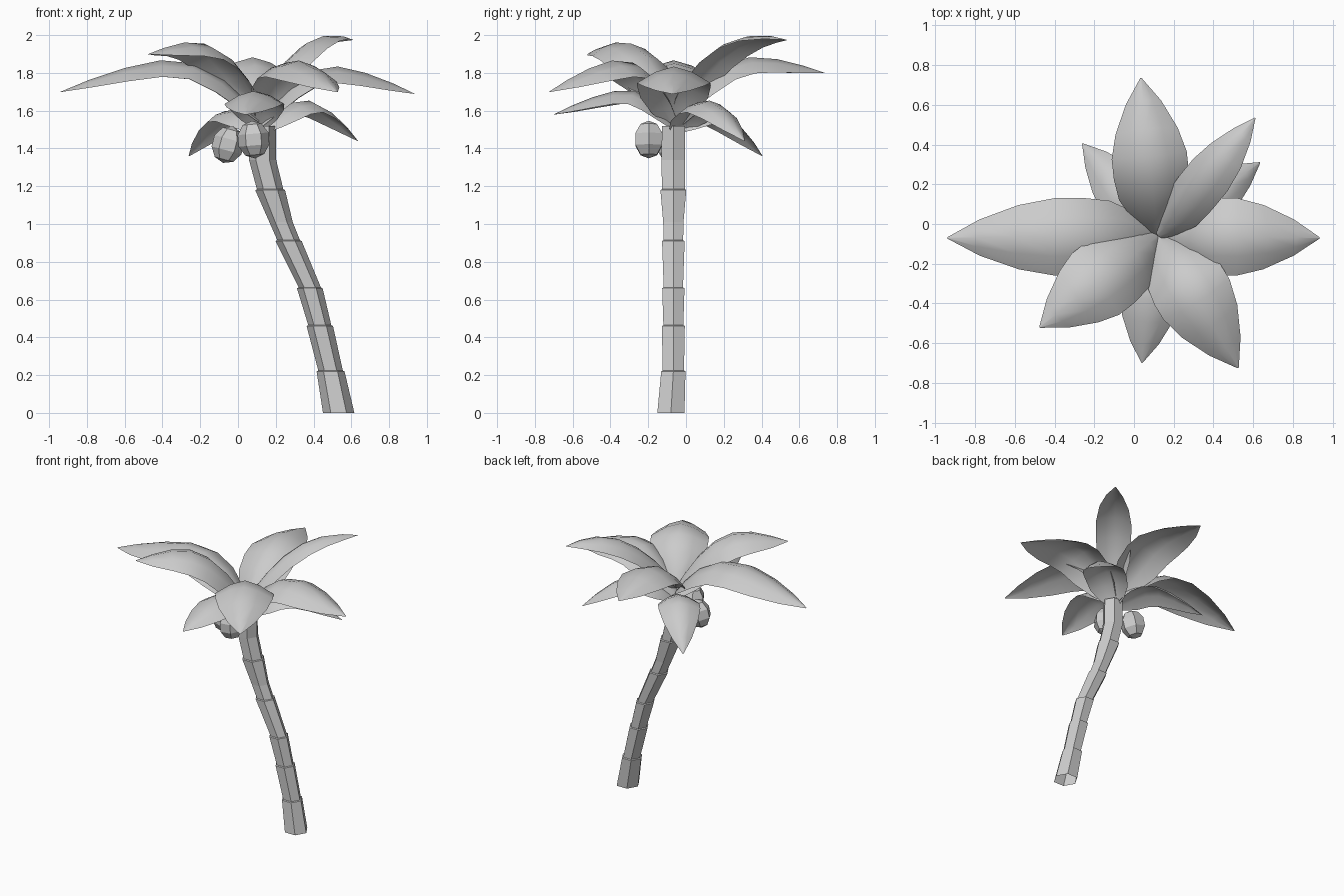
import bpy, bmesh, math
from mathutils import Vector, Matrix

if "Cube" in bpy.data.objects:
    bpy.data.objects.remove(bpy.data.objects["Cube"])


def make_object(name, bm, smooth=False):
    bmesh.ops.recalc_face_normals(bm, faces=bm.faces)
    me = bpy.data.meshes.new(name)
    bm.to_mesh(me)
    bm.free()
    ob = bpy.data.objects.new(name, me)
    bpy.context.collection.objects.link(ob)
    if smooth:
        bpy.context.view_layer.objects.active = ob
        ob.select_set(True)
        bpy.ops.object.shade_smooth_by_angle(angle=math.radians(40))
        ob.select_set(False)
    return ob


def bridge(bm, rows, closed):
    for a, b in zip(rows, rows[1:]):
        n = len(a)
        for i in range(n if closed else n - 1):
            j = (i + 1) % n
            bm.faces.new((a[i], a[j], b[j], b[i]))


# Trunk: hexagonal rings, each segment flares out at its top
# x, y, z, radius at the top of every segment
joints = [(0.533, -0.08, 0.0, 0.083), (0.49, -0.067, 0.22, 0.074),
          (0.433, -0.067, 0.46, 0.07), (0.38, -0.067, 0.66, 0.068),
          (0.268, -0.067, 0.91, 0.069), (0.17, -0.067, 1.18, 0.079),
          (0.13, -0.067, 1.52, 0.07)]
bends = {5: (0.228, -0.067, 1.01, 0.062), 6: (0.13, -0.067, 1.34, 0.072)}
bm = bmesh.new()
rows = []


def ring(x, y, z, r):
    angles = [i * math.pi / 3 for i in range(6)]
    rows.append([bm.verts.new((x + r * math.cos(a), y + r * math.sin(a), z)) for a in angles])


ring(*joints[0])
for k, (x, y, z, r) in enumerate(joints[1:], 1):
    if k in bends:
        ring(*bends[k])
    ring(x, y, z, r)
    if k < 6:
        ring(x, y, z + 0.004, r - 0.009)
bridge(bm, rows, True)
make_object("trunk", bm)


# Fronds: arched blades from the crown to a tip
OUTLINE = [(0, .2), (.07, .62), (.18, .92), (.33, 1), (.5, 1), (.68, .83), (.86, .47), (1, .02)]


def frond(name, tip, z0, peak, tp, half, roll=0):
    base = Vector((0.12, -0.06, z0))
    flat = Vector((tip[0] - base.x, tip[1] - base.y, 0))
    d = flat.normalized()
    side = Vector((d.y, -d.x, 0))

    def ridge(t):
        if t < tp:
            z = peak - (peak - z0) * (1 - t / tp) ** 2.2
        else:
            z = peak - (peak - tip[2]) * ((t - tp) / (1 - tp)) ** 1.5
        return base + flat * t + Vector((0, 0, z - z0))

    bm = bmesh.new()
    rows = []
    for t, w in OUTLINE:
        p = ridge(t)
        tangent = (ridge(min(1, t + .02)) - ridge(max(0, t - .02))).normalized()
        rot = Matrix.Rotation(math.radians(roll), 3, tangent)
        s = rot @ side
        n = rot @ side.cross(tangent)
        row = []
        for u in (-1, -.5, 0, .5, 1):
            drop = 0.45 * half * w * abs(u) ** 1.6
            row.append(bm.verts.new(p + s * (u * half * w) - n * drop))
        rows.append(row)
    bridge(bm, rows, False)
    make_object(name, bm, True)


frond("frond_left", (-0.94, -0.07, 1.70), 1.55, 1.87, .46, .195)
frond("frond_right", (0.935, -0.07, 1.69), 1.53, 1.835, .48, .195)
frond("frond_back", (0.035, 0.735, 1.80), 1.57, 1.885, .56, .19)
frond("frond_back_right", (0.61, 0.535, 1.975), 1.60, 2.0, .78, .12, -10)
frond("frond_low_back_right", (0.635, 0.31, 1.44), 1.49, 1.655, .48, .14)
frond("frond_low_back_left", (-0.26, 0.405, 1.36), 1.49, 1.61, .42, .14)
frond("frond_front_left", (-0.475, -0.52, 1.90), 1.58, 1.965, .62, .195)
frond("frond_front_right", (0.525, -0.725, 1.70), 1.57, 1.87, .45, .195)
frond("frond_low_front", (0.04, -0.70, 1.58), 1.51, 1.71, .42, .155)


# Coconuts: low-poly six-sided nuts hanging under the crown
def coconut(name, loc, tilt):
    bm = bmesh.new()
    bmesh.ops.create_uvsphere(bm, u_segments=6, v_segments=5, radius=1)
    m = (Matrix.Translation(loc) @ Matrix.Rotation(math.radians(tilt), 4, 'Y')
         @ Matrix.Rotation(math.radians(30), 4, 'Z')
         @ Matrix.Diagonal((0.086, 0.086, 0.1, 1)))
    bmesh.ops.transform(bm, matrix=m, verts=bm.verts)
    make_object(name, bm)


coconut("coconut_left", (-0.053, -0.075, 1.42), 15)
coconut("coconut_front", (0.082, -0.197, 1.447), -5)
